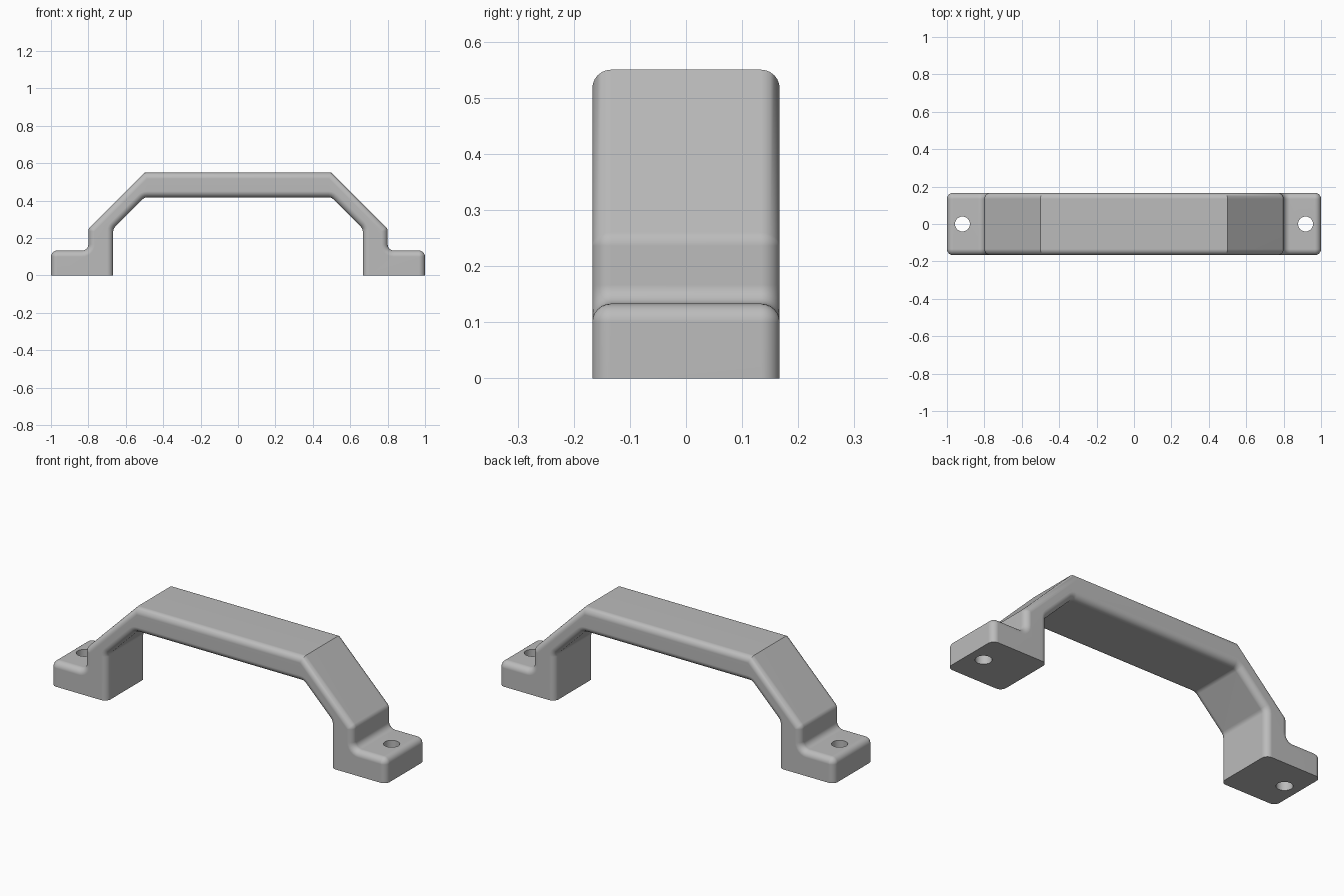
import bpy, bmesh, math
from mathutils import Vector

cube = bpy.data.objects.get("Cube")
if cube:
    bpy.data.objects.remove(cube)

HALF_WIDTH = 0.167
R = 0.0333          # rounding radius used everywhere
STEPS = 6           # segments per quarter round

# Side outline of one half: x, z, fillet (1) or sharp (0)
half = [(.5, .417, 1), (.667, .25, 1), (.667, 0, 0), (1, 0, 0),
        (1, .133, 1), (.8, .133, 1), (.8, .25, 1), (.5, .55, 0)]
outline = half + [(-x, z, f) for x, z, f in reversed(half)]
corners = [Vector((x, z)) for x, z, f in outline]
count = len(corners)


def inward_normal(i):
    d = (corners[(i + 1) % count] - corners[i]).normalized()
    return Vector((-d.y, d.x))


def profile(inset):
    """Outline moved inward by inset, except along the flat underside."""
    points = []
    for i, p in enumerate(corners):
        n1, n2 = inward_normal(i - 1), inward_normal(i)
        miter = (n1 + n2) / (1 + n1.dot(n2))
        if p.y == 0:
            side = n1 if abs(n1.x) > abs(n2.x) else n2
            points.append(p + side * inset)
        elif not outline[i][2]:
            points.append(p + miter * inset)
        else:
            sign = 1 if n1.x * n2.y - n1.y * n2.x > 0 else -1
            radius = R - sign * inset
            turn = sign * math.acos(max(-1, min(1, n1.dot(n2))))
            steps = STEPS if abs(turn) > 1 else STEPS // 2
            for k in range(steps + 1):
                a = turn * k / steps
                n = Vector((n1.x * math.cos(a) - n1.y * math.sin(a),
                            n1.x * math.sin(a) + n1.y * math.cos(a)))
                points.append(p + miter * inset + sign * radius * (miter - n))
    return points


# Handle body: stacked outlines across the width with rounded side edges
layers = []
for k in range(STEPS + 1):
    a = math.pi / 2 * k / STEPS
    layers.append((R * (1 - math.sin(a)), HALF_WIDTH - R + R * math.cos(a)))
layers = [(d, -y) for d, y in layers] + [(d, y) for d, y in reversed(layers)]
layers.sort(key=lambda layer: layer[1])

bm = bmesh.new()
rings = [[bm.verts.new((p.x, y, p.y)) for p in profile(d)] for d, y in layers]
for a, b in zip(rings, rings[1:]):
    for i in range(len(a)):
        j = (i + 1) % len(a)
        bm.faces.new((a[i], a[j], b[j], b[i]))
bm.faces.new(rings[0])
bm.faces.new(rings[-1])
bmesh.ops.remove_doubles(bm, verts=bm.verts[:], dist=1e-5)
bmesh.ops.recalc_face_normals(bm, faces=bm.faces[:])
mesh = bpy.data.meshes.new("handle")
bm.to_mesh(mesh)
bm.free()
handle = bpy.data.objects.new("handle", mesh)
bpy.context.collection.objects.link(handle)

# Single grey material
grey = bpy.data.materials.new("plain grey")
grey.use_nodes = True
colour = (0.5, 0.5, 0.5, 1)
grey.diffuse_color = colour
grey.node_tree.nodes["Principled BSDF"].inputs["Base Color"].default_value = colour
mesh.materials.append(grey)

# Screw holes through both feet
for name, side in (("left", 1), ("right", -1)):
    bpy.ops.mesh.primitive_cylinder_add(vertices=40, radius=0.04, depth=0.5,
                                        location=(side * 0.917, 0, 0.07))
    cutter = bpy.context.object
    cutter.name = name + "_screw_hole_cutter"
    cutter.data.materials.append(grey)
    cutter.hide_render = True
    cutter.hide_set(True)
    cut = handle.modifiers.new(name + " screw hole", 'BOOLEAN')
    cut.operation = 'DIFFERENCE'
    cut.solver = 'EXACT'
    cut.object = cutter

# Bake the holes in, then drop the cutters
bpy.ops.object.select_all(action='DESELECT')
handle.select_set(True)
bpy.context.view_layer.objects.active = handle
for modifier in list(handle.modifiers):
    cutter = modifier.object
    bpy.ops.object.modifier_apply(modifier=modifier.name)
    bpy.data.objects.remove(cutter)

# Smooth rounds, crisp creases
bpy.ops.object.shade_smooth_by_angle(angle=math.radians(30))
weighted = handle.modifiers.new("even shading", 'WEIGHTED_NORMAL')
weighted.keep_sharp = True
